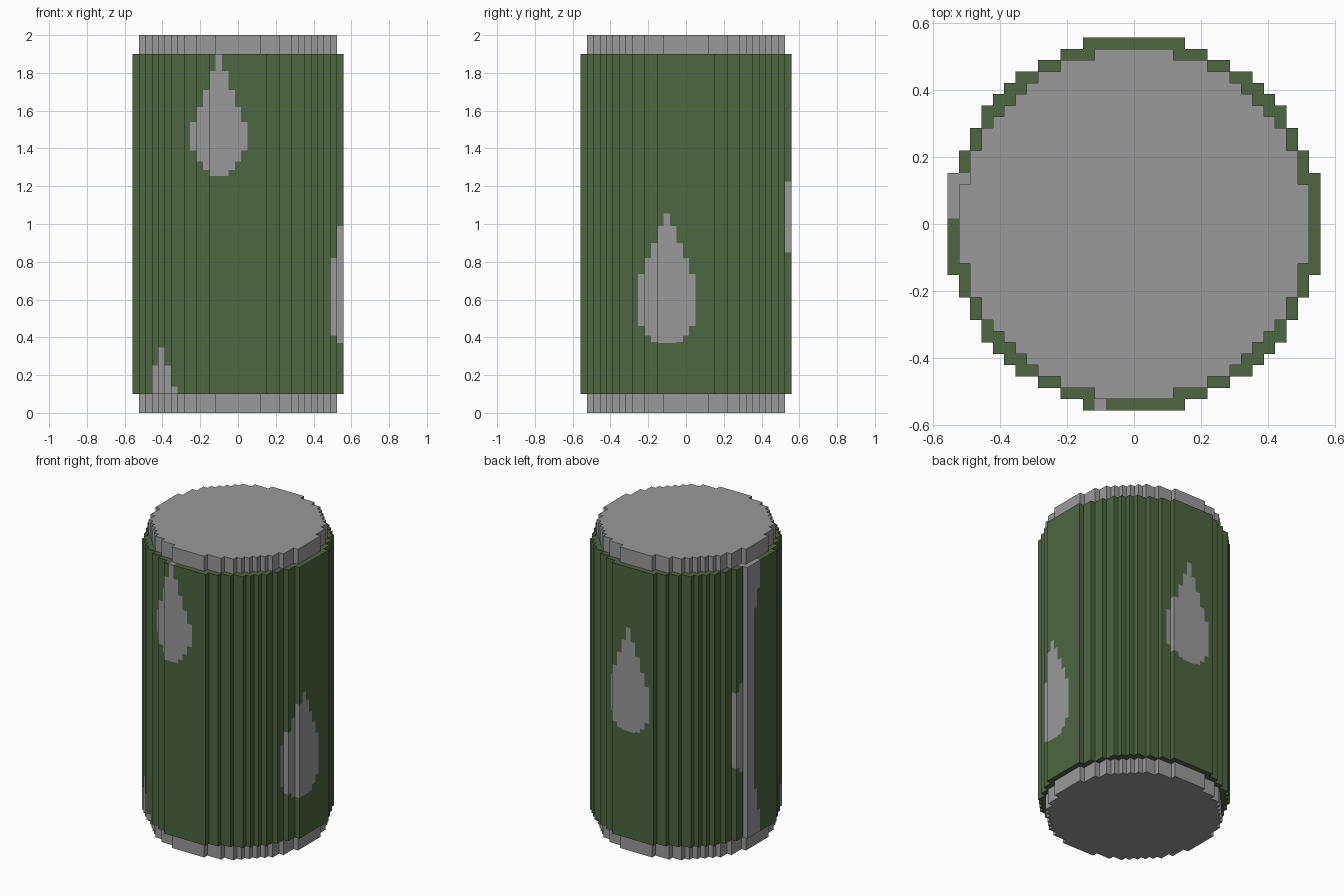
import bpy, bmesh

if "Cube" in bpy.data.objects:
    bpy.data.objects.remove(bpy.data.objects["Cube"])

U = 2 / 59.2            # width of one block column
Z0, Z1, H = 0.10, 1.90, 2.0


def material(name, rgb):
    m = bpy.data.materials.new(name)
    m.diffuse_color = (*rgb, 1)
    m.use_nodes = True
    m.node_tree.nodes["Principled BSDF"].inputs["Base Color"].default_value = m.diffuse_color
    return m


GREEN = material("label green", (0.075, 0.133, 0.052))
GREY = material("metal grey", (0.322, 0.322, 0.322))


def disc(r):
    n = int(r) + 1
    return {(i, j) for i in range(-n, n + 1) for j in range(-n, n + 1)
            if i * i + j * j <= r * r}


CORE, OUTER = disc(15.5), disc(16.5)

# height spans of the droplets by distance from their centre column
FRONT = [(1.255, 1.9), (1.255, 1.81), (1.285, 1.71), (1.33, 1.62), (1.39, 1.54)]
RIGHT = [(0.37, 1.055), (0.37, 0.99), (0.375, 0.90), (0.41, 0.82), (0.46, 0.735)]
BACK = [(0.81, 1.50), (0.81, 1.41), (0.82, 1.32), (0.85, 1.225), (0.90, 1.14)]
LOW = {-13: 0.25, -12: 0.345, -11: 0.25, -10: 0.14}
LEFT = {1: [(Z0, 0.25), (1.72, Z1)], 2: [(Z0, 0.40), (1.60, Z1)],
        3: [(Z0, Z1)], 4: [(Z0, Z1)], 5: [(0.54, 1.13)], 6: [(0.58, 1.08)]}


def droplets(i, j):
    """Bare metal spans in one column of the label."""
    if j < -12 and abs(i + 3) < 5:
        return [FRONT[abs(i + 3)]]
    if i > 12 and abs(j + 3) < 5:
        return [RIGHT[abs(j + 3)]]
    if j > 12 and abs(i - 1) < 5:
        return [BACK[abs(i - 1)]]
    if j < 0 and i in LOW:
        return [(Z0, LOW[i])]
    if i < -12 and j in LEFT:
        return LEFT[j]
    return []


def segments(i, j):
    """Split a column into (low, high, material) pieces."""
    out, z = [], Z0
    for lo, hi in droplets(i, j):
        if lo > z:
            out.append((z, lo, 0))
        out.append((lo, hi, 1))
        z = hi
    if z < Z1:
        out.append((z, Z1, 0))
    return out


def quad(bm, pts, mat):
    f = bm.faces.new([bm.verts.new(p) for p in pts])
    f.material_index = mat


def flat(bm, i, j, z, up, mat):
    x, y, h = i * U, j * U, U / 2
    pts = [(x - h, y - h, z), (x + h, y - h, z), (x + h, y + h, z), (x - h, y + h, z)]
    quad(bm, pts if up else pts[::-1], mat)


def walls(bm, cells, i, j, spans):
    for dx, dy in ((1, 0), (0, 1), (-1, 0), (0, -1)):
        if (i + dx, j + dy) in cells:
            continue
        cx, cy = (i + dx / 2) * U, (j + dy / 2) * U
        tx, ty = -dy * U / 2, dx * U / 2
        for lo, hi, mat in spans:
            quad(bm, [(cx - tx, cy - ty, lo), (cx + tx, cy + ty, lo),
                      (cx + tx, cy + ty, hi), (cx - tx, cy - ty, hi)], mat)


def finish(bm, name, mats):
    bmesh.ops.remove_doubles(bm, verts=bm.verts[:], dist=1e-5)
    me = bpy.data.meshes.new(name)
    bm.to_mesh(me)
    bm.free()
    for m in mats:
        me.materials.append(m)
    bpy.context.collection.objects.link(bpy.data.objects.new(name, me))


# metal ends of the can
for name, lo, hi, up in (("can_base", 0, Z0, False), ("can_lid", Z1, H, True)):
    bm = bmesh.new()
    for i, j in CORE:
        flat(bm, i, j, hi if up else lo, up, 0)
        walls(bm, CORE, i, j, [(lo, hi, 0)])
    finish(bm, name, [GREY])

# label wrap with bare metal droplets
bm = bmesh.new()
for i, j in OUTER - CORE:
    seg = segments(i, j)
    walls(bm, OUTER, i, j, seg)
    flat(bm, i, j, Z0, False, seg[0][2])
    flat(bm, i, j, Z1, True, seg[-1][2])
finish(bm, "label_wrap", [GREEN, GREY])
